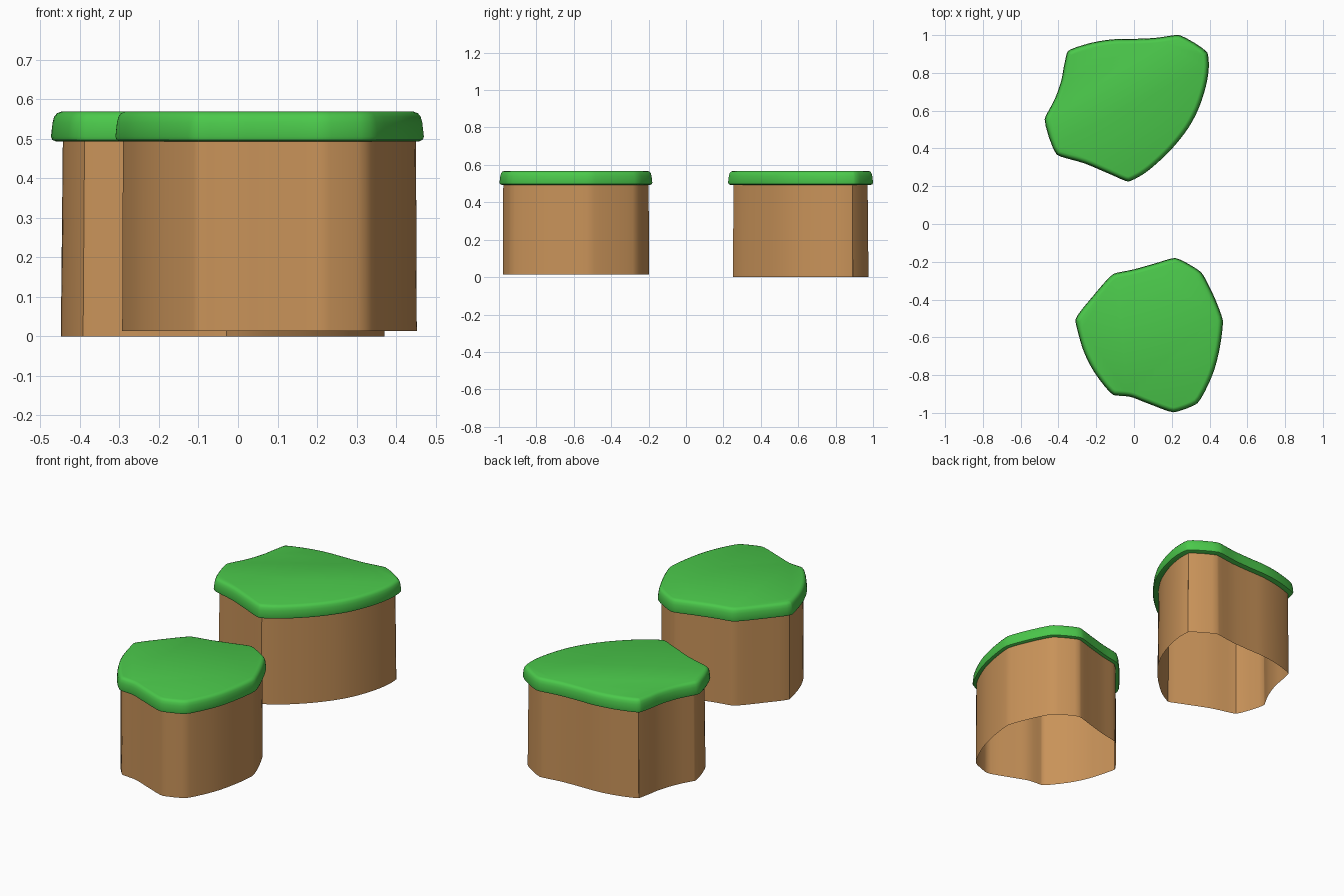
import bpy, bmesh
from mathutils import Vector

if "Cube" in bpy.data.objects:
    bpy.data.objects.remove(bpy.data.objects["Cube"])

BACK = [(-.35, .915), (-.25, .953), (-.12, .977), (0, .98), (.11, .985), (.24, 1.0),
        (.388, .908), (.396, .83), (.37, .69), (.31, .545), (.22, .42), (.12, .32),
        (.04, .258), (-.03, .225), (-.13, .265), (-.26, .32), (-.41, .368),
        (-.473, .555), (-.42, .66), (-.385, .76), (-.37, .84)]
FRONT = [(.22, -.18), (.355, -.255), (.42, -.375), (.47, -.51), (.455, -.65),
         (.415, -.80), (.335, -.95), (.21, -.997), (.06, -.945), (-.02, -.915),
         (-.11, -.905), (-.20, -.80), (-.26, -.69), (-.295, -.58), (-.31, -.505),
         (-.22, -.385), (-.11, -.265), (0, -.24), (.10, -.212)]


def material(name, color):
    m = bpy.data.materials.new(name)
    m.diffuse_color = color
    m.use_nodes = True
    m.node_tree.nodes["Principled BSDF"].inputs["Base Color"].default_value = m.diffuse_color
    return m


def smooth_outline(pts, steps=4):
    """Closed spline through the points, counter-clockwise, tight at corners."""
    p = [Vector(q) for q in pts][::-1]
    n = len(p)
    tan = []
    for i in range(n):
        a, b = p[i] - p[i - 1], p[(i + 1) % n] - p[i]
        t = (a.normalized() + b.normalized()) / 2
        tan.append(t * (0.5 if a.angle(b) > 0.4 else 1.0))
    out = []
    for i in range(n):
        j = (i + 1) % n
        d = (p[j] - p[i]).length
        for k in range(steps):
            t = k / steps
            out.append(p[i] * (2*t**3 - 3*t**2 + 1) + p[j] * (3*t**2 - 2*t**3)
                       + tan[i] * d * (t**3 - 2*t**2 + t) + tan[j] * d * (t**3 - t**2))
    return out


def inset(loop, dist):
    n = len(loop)
    res = []
    for i in range(n):
        t = (loop[(i + 1) % n] - loop[i - 1]).normalized()
        res.append(loop[i] + Vector((-t.y, t.x)) * dist)
    return res


def loft(name, outline, profile, mat, closed):
    """Stack inset copies of the outline following (inset, z) pairs."""
    bm = bmesh.new()
    rings = [[bm.verts.new((q.x, q.y, z)) for q in inset(outline, d)] for d, z in profile]
    n = len(outline)
    for lo, hi in zip(rings, rings[1:]):
        for i in range(n):
            j = (i + 1) % n
            bm.faces.new((lo[i], lo[j], hi[j], hi[i]))
    if closed:
        bm.faces.new(rings[-1])
        bm.faces.new(rings[0][::-1])
    me = bpy.data.meshes.new(name)
    bm.to_mesh(me)
    bm.free()
    me.materials.append(mat)
    ob = bpy.data.objects.new(name, me)
    bpy.context.collection.objects.link(ob)
    bpy.ops.object.select_all(action='DESELECT')
    ob.select_set(True)
    bpy.context.view_layer.objects.active = ob
    bpy.ops.object.shade_smooth_by_angle(angle=0.7)


grass = material("grass", (.07, .58, .07, 1))
earth = material("earth", (.58, .29, .10, 1))

# Rounded grass slab over an open-bottomed earth wall, for each plateau
for side, pts, base, d_low, d_high in (("back", BACK, 0.0, .025, .030),
                                       ("front", FRONT, .013, .018, .020)):
    line = smooth_outline(pts)
    loft(side + "_grass_top", line,
         [(.012, .493), (.003, .497), (0, .505), (.004, .54), (.008, .555),
          (.015, .564), (.026, .568)], grass, True)
    loft(side + "_earth_wall", line, [(d_low, base), (d_high, .496)], earth, False)
